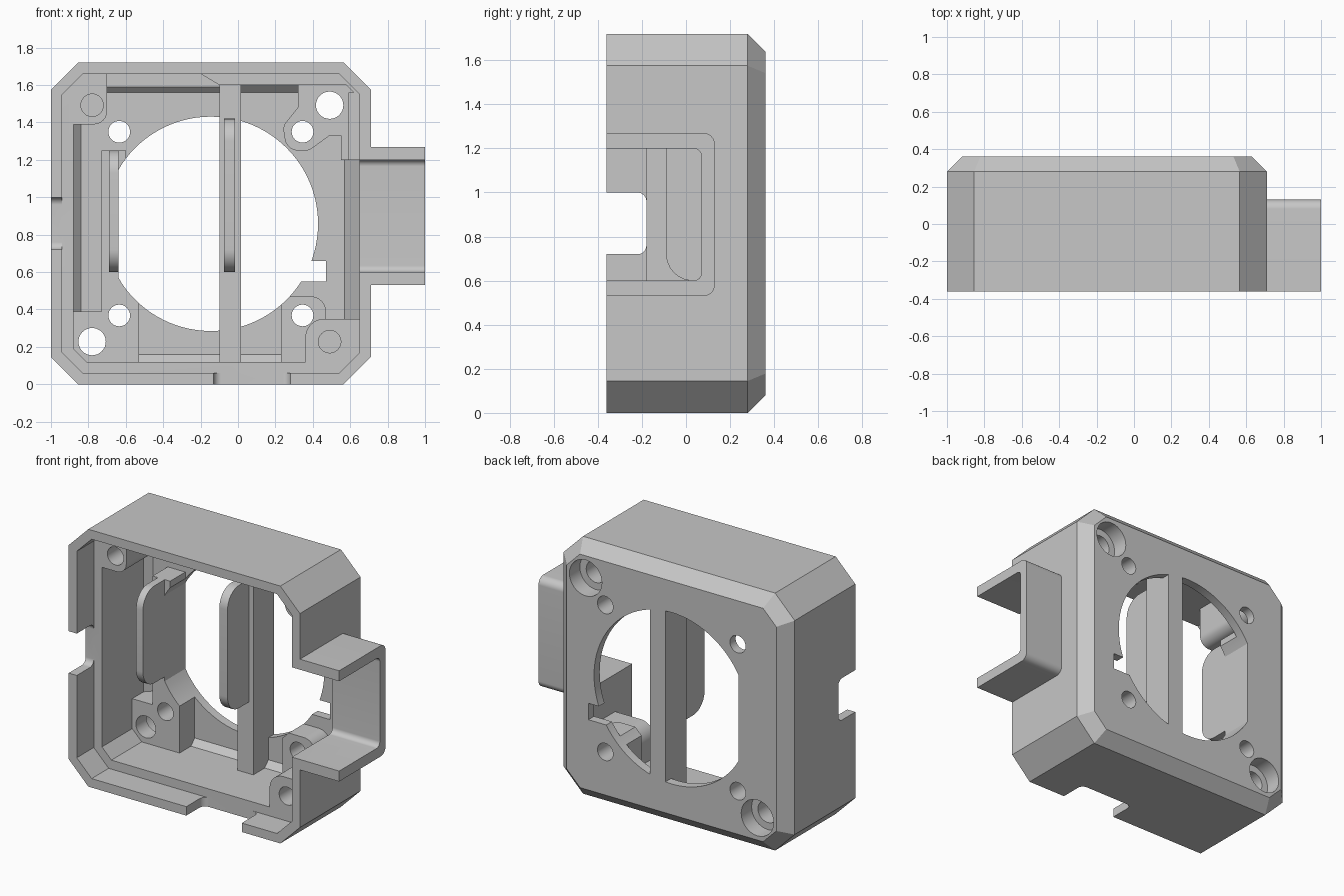
import bpy, bmesh, math
from mathutils import Vector

old = bpy.data.objects.get("Cube")
if old:
    bpy.data.objects.remove(old)

TONE = (0.57, 0.57, 0.57, 1)
grey = bpy.data.materials.new("plain grey")
grey.use_nodes = True
grey.diffuse_color = TONE
grey.node_tree.nodes["Principled BSDF"].inputs["Base Color"].default_value = TONE

AXES = {"x": lambda u, w, t: (t, u, w),
        "y": lambda u, w, t: (u, t, w),
        "z": lambda u, w, t: (u, w, t)}


def fillet(pts, steps=8):
    """Round every corner that carries a third value as its radius."""
    out = []
    for i, p in enumerate(pts):
        c = Vector(p[:2])
        if len(p) < 3:
            out.append(c)
            continue
        r = p[2]
        a = (Vector(pts[i - 1][:2]) - c).normalized()
        b = (Vector(pts[(i + 1) % len(pts)][:2]) - c).normalized()
        half = math.acos(a.dot(b)) / 2
        centre = c + (a + b).normalized() * (r / math.sin(half))
        start = c + a * (r / math.tan(half)) - centre
        end = c + b * (r / math.tan(half)) - centre
        out += [centre + start.lerp(end, k / steps).normalized() * r for k in range(steps + 1)]
    return out


def loft(name, rings, axis="y"):
    """Closed solid through rings of matching points: [(points, position)]."""
    bm = bmesh.new()
    loops = [[bm.verts.new(AXES[axis](p[0], p[1], t)) for p in pts] for pts, t in rings]
    n = len(loops[0])
    for lo, hi in zip(loops, loops[1:]):
        for i in range(n):
            j = (i + 1) % n
            bm.faces.new((lo[i], lo[j], hi[j], hi[i]))
    bm.faces.new(loops[0])
    bm.faces.new(loops[-1])
    bmesh.ops.recalc_face_normals(bm, faces=bm.faces)
    mesh = bpy.data.meshes.new(name)
    bm.to_mesh(mesh)
    bm.free()
    mesh.materials.append(grey)
    ob = bpy.data.objects.new(name, mesh)
    bpy.context.collection.objects.link(ob)
    return ob


def prism(name, pts, a, b, axis="y"):
    pts = fillet(pts)
    return loft(name, [(pts, a), (pts, b)], axis)


def box(name, x0, x1, z0, z1, y0, y1):
    return prism(name, [(x0, z0), (x1, z0), (x1, z1), (x0, z1)], y0, y1)


def circle(x, z, r, n=48):
    return [(x + r * math.cos(math.tau * i / n), z + r * math.sin(math.tau * i / n)) for i in range(n)]


def octagon(x0, x1, z0, z1, c, inset=0):
    d = inset
    x0, x1, z0, z1, c = x0 + d, x1 - d, z0 + d, z1 - d, c - d * 0.586
    return [(x0 + c, z0), (x1 - c, z0), (x1, z0 + c), (x1, z1 - c),
            (x1 - c, z1), (x0 + c, z1), (x0, z1 - c), (x0, z0 + c)]


def select(ob):
    bpy.ops.object.select_all(action="DESELECT")
    bpy.context.view_layer.objects.active = ob
    ob.select_set(True)


def combine(tool, operation):
    """Add the tool to the housing or cut it away."""
    select(housing)
    mod = housing.modifiers.new("combine", "BOOLEAN")
    mod.operation = operation
    mod.solver = "EXACT"
    mod.object = tool
    bpy.ops.object.modifier_apply(modifier=mod.name)
    bpy.data.objects.remove(tool)


def add(tool):
    combine(tool, "UNION")


def cut(tool):
    combine(tool, "DIFFERENCE")


FRONT, BACK, STEP, PAD, FLOOR = -0.36, 0.36, -0.18, 0.14, 0.30

# Outer shell with chamfered back, and the side bracket
outer = (-1.0, 0.71, 0.0, 1.72, 0.145)
housing = loft("housing", [(octagon(*outer), FRONT), (octagon(*outer), 0.28),
                           (octagon(*outer, inset=0.08), BACK)])
add(prism("bracket", [(FRONT, 0.53), (0.13, 0.53, 0.05), (0.13, 1.27, 0.05), (FRONT, 1.27)], 0.66, 1.0, "x"))

# Front lip and deep cavity with chamfered floor
lip = octagon(-0.94, 0.65, 0.06, 1.66, 0.11)
cut(loft("lip_cut", [(lip, -0.5), (lip, STEP)]))
deep = (-0.88, 0.65, 0.12, 1.60, 0.07)
cut(loft("cavity_cut", [(octagon(*deep), -0.3), (octagon(*deep), 0.26),
                        (octagon(*deep, inset=0.04), FLOOR)]))
cut(prism("upper_cavity_cut", [(-0.84, 1.5), (-0.06, 1.5), (-0.1, 1.6), (-0.2, 1.66),
                               (-0.82, 1.66), (-0.84, 1.64)], -0.3, 0.27))

# Openings in the side, left wall and bottom wall
cut(prism("side_cut", [(-0.5, 0.6), (0.07, 0.6, 0.035), (0.07, 1.2, 0.035), (-0.5, 1.2)], 0.5, 1.1, "x"))
cut(prism("left_notch", [(-0.5, 0.72), (STEP, 0.72, 0.04), (STEP, 1.0, 0.04), (-0.5, 1.0)], -1.1, -0.85, "x"))
cut(prism("bottom_notch", [(-0.13, -0.5), (0.28, -0.5), (0.28, STEP, 0.04), (-0.13, STEP, 0.04)], -0.1, 0.2, "z"))

# Tall corner posts
add(prism("upper_post", [(-0.9, 1.39), (-0.70, 1.39, 0.07), (-0.70, 1.68), (-0.8, 1.68), (-0.9, 1.58)],
          STEP, 0.31))
add(prism("lower_post", [(0.36, 0.1), (0.58, 0.1), (0.67, 0.19), (0.67, 0.35), (0.36, 0.35, 0.1)],
          STEP, 0.31))

# Low mounting pads and left bar
add(prism("lower_left_pad", [(-0.9, 0.2), (-0.8, 0.1), (-0.53, 0.1), (-0.53, 0.6), (-0.73, 0.6),
                             (-0.73, 0.39), (-0.9, 0.39)], PAD, 0.31))
add(box("left_bar", -0.73, -0.6, 0.5, 1.25, PAD, 0.31))
add(prism("lower_right_pad", [(0.23, 0.1), (0.58, 0.1), (0.58, 0.3), (0.47, 0.3), (0.47, 0.47, 0.08),
                              (0.23, 0.47)], PAD, 0.31))
add(prism("upper_right_pad", [(0.32, 1.62), (0.32, 1.48), (0.24, 1.38, 0.06), (0.26, 1.25, 0.07),
                              (0.38, 1.25, 0.05), (0.49, 1.33), (0.67, 1.33), (0.67, 1.55),
                              (0.6, 1.62)], PAD, 0.31))
add(box("right_pad", 0.55, 0.67, 1.2, 1.33, PAD, 0.31))
add(box("right_wall", 0.59, 0.67, 1.2, 1.56, STEP, 0.31))
add(prism("right_wedge", [(0.66, 0.18), (0.65, 0.18), (0.57, FLOOR), (0.57, 0.31), (0.66, 0.31)],
          0.34, 1.21, "z"))

# Main round window with one flat side and a small slot
window = [(max(x, -0.64), z) for x, z in circle(-0.145, 0.858, 0.573, 96)]
cut(loft("window_cut", [(window, 0.1), (window, 0.5)]))
cut(box("slot_cut", 0.3, 0.47, 0.55, 0.66, 0.2, 0.5))


def drill(x, z, r, y0, y1):
    hole = circle(x, z, r, 32)
    cut(loft("drill", [(hole, y0), (hole, y1)]))


# Screw holes, counterbores and blind holes
for x in (-0.635, 0.345):
    for z in (0.368, 1.35):
        drill(x, z, 0.058, 0.05, 0.5)
for x, z in ((-0.78, 0.228), (0.49, 1.492)):
    drill(x, z, 0.073, 0.05, 0.5)
    drill(x, z, 0.12, 0.25, 0.5)
for x, z in ((-0.78, 1.492), (0.49, 0.228)):
    drill(x, z, 0.06, -0.3, 0.2)

# Central bar and the two rounded fins
add(box("central_bar", -0.1, 0.015, 0.1, 1.62, PAD, BACK))
for x0, x1, top in ((-0.69, -0.64, 1.25), (-0.075, -0.015, 1.42)):
    add(prism("fin", [(-0.09, 0.6, 0.12), (0.2, 0.6), (0.2, top), (-0.09, top, 0.12)], x0, x1, "x"))

select(housing)
bpy.ops.object.shade_smooth_by_angle(angle=math.radians(30))
